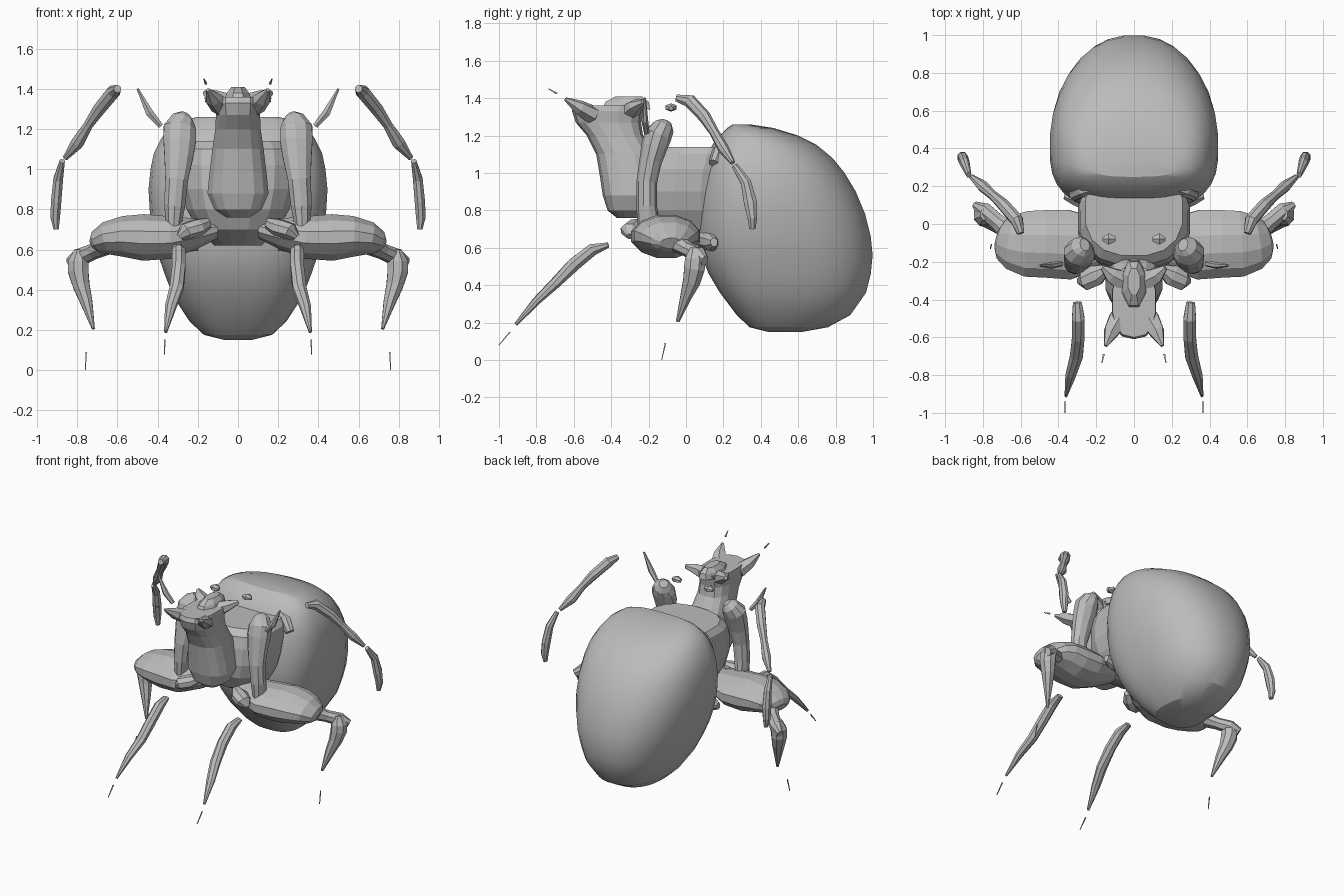
import bpy, bmesh, math
from mathutils import Vector

shell = bpy.data.materials.new("shell grey")
shell.diffuse_color = (0.5, 0.5, 0.5, 1)


def oval(c, u, v, n, power=2.0, v_front=None, p_front=None):
    """Closed ring of n points around c, spanned by u and v (front half may differ)."""
    pts = []
    for i in range(n):
        a = 2 * math.pi * (i + 0.5) / n
        ca, sa = math.cos(a), math.sin(a)
        front = sa < 0 and v_front is not None
        p = 2 / (p_front if front else power)
        w = v_front if front else v
        pts.append(c + u * math.copysign(abs(ca) ** p, ca) + w * math.copysign(abs(sa) ** p, sa))
    return pts


def loft(name, rings, mirror=False, smooth=False):
    """Skin a list of rings, cap the ends, optionally mirror across x."""
    bm = bmesh.new()
    rows = [[bm.verts.new(p) for p in r] for r in rings]
    n = len(rows[0])
    for a, b in zip(rows, rows[1:]):
        for i in range(n):
            j = (i + 1) % n
            bm.faces.new((a[i], a[j], b[j], b[i]))
    bm.faces.new(rows[0])
    bm.faces.new(rows[-1])
    bmesh.ops.recalc_face_normals(bm, faces=bm.faces)
    mesh = bpy.data.meshes.new(name)
    bm.to_mesh(mesh)
    bm.free()
    mesh.materials.append(shell)
    ob = bpy.data.objects.new(name, mesh)
    bpy.context.collection.objects.link(ob)
    if mirror:
        ob.modifiers.new("mirror", 'MIRROR').use_mirror_merge = False
    if smooth:
        bpy.context.view_layer.objects.active = ob
        ob.select_set(True)
        bpy.ops.object.shade_smooth_by_angle(angle=math.radians(25))
        ob.select_set(False)
    return ob


def stack(name, levels, n, power=2.0, split=0.5, p_front=None, **kw):
    """Body made of level slices: (z, y front, y back, half width)."""
    rings = []
    for z, f, b, w in levels:
        y = f + split * (b - f)
        rings.append(oval(Vector((0, y, z)), Vector((w, 0, 0)), Vector((0, b - y, 0)), n, power,
                          Vector((0, y - f, 0)), p_front or power))
    return loft(name, rings, **kw)


def limb(name, path, ref, n=8):
    """Mirrored limb through (x, y, z, radius across, radius along ref)."""
    pts = [Vector(p[:3]) for p in path]
    rings = []
    for i, p in enumerate(path):
        t = (pts[min(i + 1, len(pts) - 1)] - pts[max(i - 1, 0)]).normalized()
        u = t.cross(Vector(ref)).normalized()
        v = u.cross(t).normalized()
        rings.append(oval(pts[i], u * p[3], v * p[4], n))
    return loft(name, rings, mirror=True)


# Large egg-shaped abdomen, squarer at the front than at the back
stack("abdomen", [
    (0.15, 0.44, 0.62, 0.07), (0.175, 0.34, 0.76, 0.17), (0.24, 0.27, 0.88, 0.24),
    (0.36, 0.18, 0.965, 0.32), (0.46, 0.12, 0.99, 0.36), (0.56, 0.08, 1.0, 0.395),
    (0.66, 0.06, 0.99, 0.42), (0.78, 0.06, 0.96, 0.44), (0.9, 0.07, 0.91, 0.447),
    (1.0, 0.09, 0.85, 0.437), (1.08, 0.11, 0.785, 0.42), (1.15, 0.14, 0.70, 0.385),
    (1.2, 0.18, 0.6, 0.35), (1.24, 0.22, 0.47, 0.29), (1.26, 0.25, 0.34, 0.2)],
    32, 2.3, split=0.4, p_front=2.8, smooth=True)

# Chest block between head and abdomen
stack("thorax", [
    (0.62, -0.05, 0.2, 0.12), (0.7, -0.19, 0.22, 0.2), (0.8, -0.24, 0.24, 0.26),
    (0.9, -0.25, 0.24, 0.29), (1.02, -0.24, 0.26, 0.3), (1.1, -0.22, 0.28, 0.29),
    (1.14, -0.17, 0.28, 0.26)],
    16, 3.0, p_front=2.4)
# Low rim where the chest meets the abdomen
limb("collar", [(0.0, 0.23, 1.15, 0.05, 0.04), (0.16, 0.22, 1.15, 0.05, 0.04),
                (0.27, 0.18, 1.11, 0.045, 0.04), (0.32, 0.15, 1.05, 0.03, 0.03)], (0, 1, 0.2))

# Tall head with a flared snout
stack("head", [
    (0.76, -0.37, -0.24, 0.06), (0.8, -0.42, -0.18, 0.12), (0.88, -0.445, -0.15, 0.155),
    (0.98, -0.46, -0.15, 0.145), (1.1, -0.48, -0.17, 0.13), (1.2, -0.53, -0.23, 0.115),
    (1.27, -0.59, -0.24, 0.112), (1.33, -0.61, -0.23, 0.12), (1.36, -0.6, -0.22, 0.115)],
    14, 2.6)
limb("snout_horn", [(0.08, -0.5, 1.31, 0.06, 0.05), (0.12, -0.57, 1.35, 0.045, 0.04),
                    (0.15, -0.645, 1.395, 0.01, 0.01)], (0, 0, 1), 6)
limb("brow", [(0.06, -0.3, 1.33, 0.06, 0.05), (0.12, -0.27, 1.36, 0.045, 0.035),
              (0.165, -0.23, 1.38, 0.015, 0.015)], (0, 0, 1), 6)
stack("crest", [(1.34, -0.46, -0.18, 0.075), (1.38, -0.44, -0.19, 0.06), (1.41, -0.38, -0.23, 0.035)], 8)

# Shoulder posts beside the head, wider at the top
limb("shoulder_post", [
    (0.32, -0.2, 0.72, 0.04, 0.06), (0.315, -0.21, 0.82, 0.055, 0.055),
    (0.305, -0.21, 0.95, 0.06, 0.055), (0.295, -0.19, 1.06, 0.075, 0.06),
    (0.29, -0.17, 1.14, 0.085, 0.07), (0.29, -0.15, 1.2, 0.085, 0.075),
    (0.275, -0.12, 1.245, 0.06, 0.06), (0.26, -0.11, 1.27, 0.03, 0.035)], (0, 1, 0), 10)

# Swollen thighs spreading sideways, squared at the outer end
limb("thigh", [
    (0.12, -0.08, 0.7, 0.1, 0.05), (0.22, -0.1, 0.68, 0.15, 0.08),
    (0.34, -0.11, 0.66, 0.19, 0.11), (0.47, -0.105, 0.66, 0.185, 0.12),
    (0.57, -0.105, 0.665, 0.18, 0.105), (0.65, -0.095, 0.655, 0.15, 0.085),
    (0.7, -0.085, 0.635, 0.105, 0.06), (0.72, -0.08, 0.625, 0.06, 0.03)], (0, 0, 1), 12)
limb("hip_knob", [(0.15, -0.24, 0.73, 0.03, 0.03), (0.2, -0.27, 0.71, 0.06, 0.045),
                  (0.26, -0.3, 0.69, 0.055, 0.045), (0.29, -0.3, 0.66, 0.02, 0.02)], (0, 0, 1))
limb("hind_hip", [(0.2, 0.1, 0.64, 0.05, 0.05), (0.31, 0.14, 0.63, 0.045, 0.05),
                  (0.37, 0.15, 0.63, 0.02, 0.025)], (0, 0, 1))

# Middle shins hanging from the thighs
limb("middle_knee", [(0.66, -0.04, 0.62, 0.06, 0.05), (0.72, 0.01, 0.59, 0.045, 0.04),
                     (0.79, 0.07, 0.56, 0.045, 0.045), (0.84, 0.1, 0.53, 0.02, 0.03)], (0, 0, 1))
limb("middle_shin", [
    (0.79, 0.05, 0.6, 0.025, 0.03), (0.795, 0.05, 0.54, 0.055, 0.06),
    (0.795, 0.045, 0.49, 0.055, 0.06), (0.78, 0.03, 0.42, 0.045, 0.05),
    (0.755, 0.0, 0.34, 0.033, 0.033), (0.72, -0.045, 0.205, 0.008, 0.01)], (0, 1, 0))
limb("middle_toe", [(0.755, -0.11, 0.09, 0.004, 0.005), (0.76, -0.13, 0.0, 0.003, 0.003)], (0, 1, 0), 4)

# Front shins reaching forward
limb("front_shin", [
    (0.3, -0.415, 0.615, 0.025, 0.015), (0.295, -0.5, 0.59, 0.036, 0.035),
    (0.295, -0.6, 0.51, 0.036, 0.038), (0.305, -0.7, 0.41, 0.037, 0.03),
    (0.335, -0.8, 0.315, 0.03, 0.022), (0.36, -0.91, 0.19, 0.008, 0.01)], (0, 0, 1))
limb("front_toe", [(0.365, -0.94, 0.15, 0.005, 0.005), (0.365, -1.0, 0.08, 0.003, 0.003)], (0, 0, 1), 4)

# Raised hind legs, upper and lower segments
limb("hind_shin", [
    (0.6, -0.05, 1.4, 0.02, 0.02), (0.62, 0.02, 1.385, 0.036, 0.036),
    (0.69, 0.1, 1.3, 0.034, 0.034), (0.745, 0.15, 1.22, 0.025, 0.026),
    (0.8, 0.2, 1.13, 0.034, 0.03), (0.86, 0.25, 1.055, 0.014, 0.014)], (0, 1, 0))
limb("hind_foot", [
    (0.875, 0.26, 1.04, 0.014, 0.018), (0.895, 0.32, 0.95, 0.026, 0.03),
    (0.905, 0.345, 0.84, 0.028, 0.038), (0.91, 0.355, 0.76, 0.026, 0.028),
    (0.905, 0.355, 0.7, 0.014, 0.018)], (0, 1, 0))

# Short feelers and small loose tips near the head
limb("feeler", [(0.385, -0.21, 1.215, 0.015, 0.015), (0.44, -0.22, 1.28, 0.022, 0.018),
                (0.5, -0.22, 1.4, 0.006, 0.006)], (0, 1, 0), 6)
limb("nape_bead", [(0.1, -0.08, 1.345, 0.015, 0.015), (0.135, -0.08, 1.35, 0.035, 0.022),
                   (0.165, -0.08, 1.345, 0.012, 0.012)], (0, 0, 1), 6)
limb("snout_tip", [(0.16, -0.69, 1.425, 0.007, 0.007), (0.17, -0.735, 1.45, 0.003, 0.003)], (0, 0, 1), 4)
